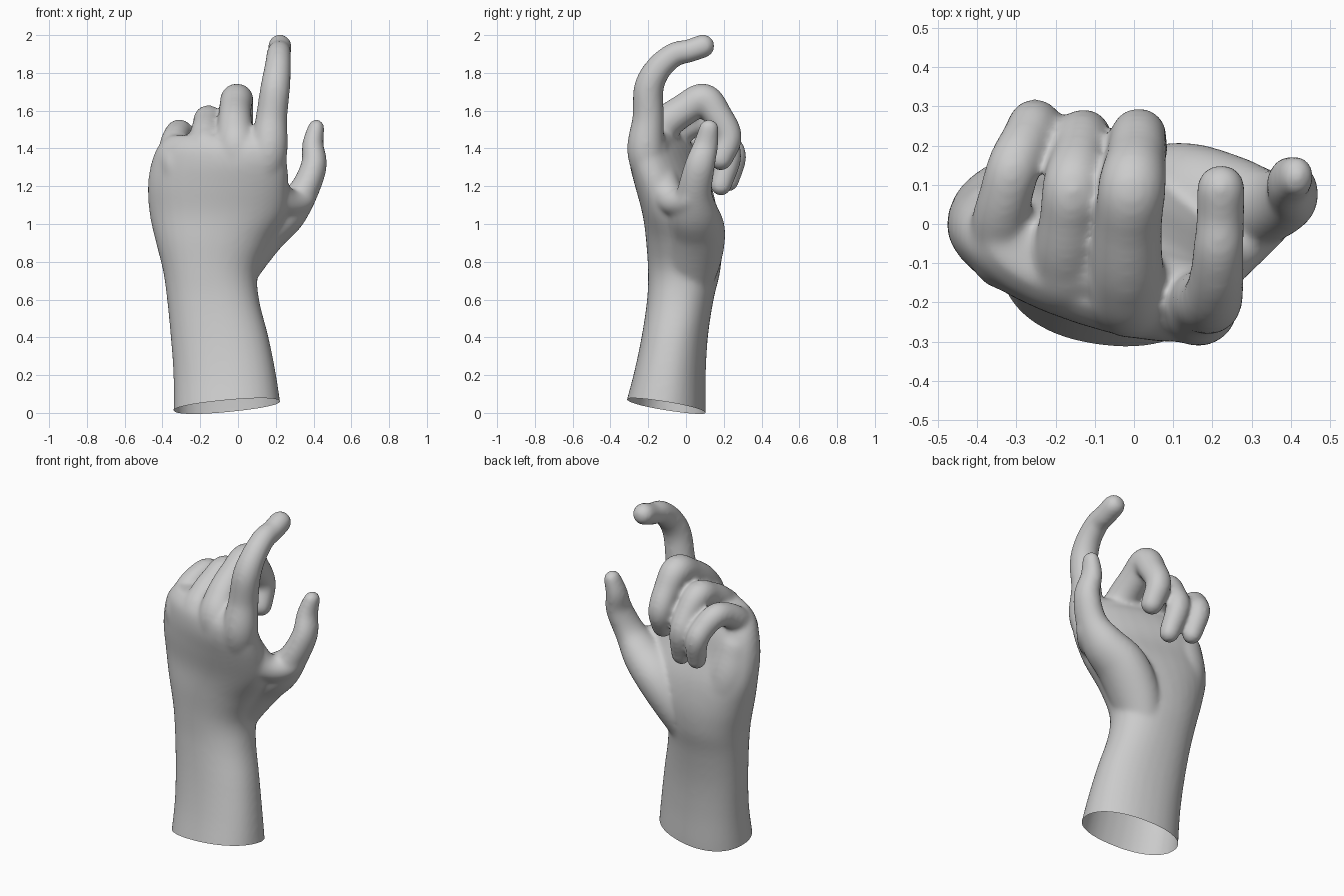
import bpy, bmesh
from math import sin, cos, pi, radians, copysign
from mathutils import Vector, Quaternion

cube = bpy.data.objects.get("Cube")
if cube:
    bpy.data.objects.remove(cube, do_unlink=True)

SIDES = 32
bm = bmesh.new()


def loft(rings):
    """Skin a list of point rings and close both ends."""
    loops = [[bm.verts.new(p) for p in ring] for ring in rings]
    for a, b in zip(loops, loops[1:]):
        for i in range(SIDES):
            j = (i + 1) % SIDES
            bm.faces.new((a[i], a[j], b[j], b[i]))
    bm.faces.new(loops[0][::-1])
    bm.faces.new(loops[-1])


def spline(keys, steps):
    """Smooth interpolation through rows of numbers."""
    rows = [Vector(k) for k in keys]
    rows = [rows[0] * 2 - rows[1]] + rows + [rows[-1] * 2 - rows[-2]]
    out = []
    for a, b, c, d in zip(rows, rows[1:], rows[2:], rows[3:]):
        for s in range(steps):
            t = s / steps
            out.append(0.5 * (2 * b + (c - a) * t + (2 * a - 5 * b + 4 * c - d) * t ** 2
                              + (3 * b - a - 3 * c + d) * t ** 3))
    return out + [rows[-2]]


def limb(keys, wide=1):
    """Tube with domed ends through (x, y, z, radius) keys, widened along y."""
    path = spline(keys, 6)
    pos = [p.to_3d() for p in path]
    rad = [p[3] for p in path]
    dirs = [(pos[min(i + 1, len(pos) - 1)] - pos[max(i - 1, 0)]).normalized()
            for i in range(len(pos))]
    dome = [radians(a) for a in (20, 40, 60, 80)]
    samples = [(pos[0] - dirs[0] * rad[0] * sin(a), dirs[0], rad[0] * cos(a))
               for a in reversed(dome)]
    samples += list(zip(pos, dirs, rad))
    samples += [(pos[-1] + dirs[-1] * rad[-1] * sin(a), dirs[-1], rad[-1] * cos(a))
                for a in dome]
    turn, last, rings = Quaternion(), Vector((0, 0, 1)), []
    for p, d, r in samples:
        turn = last.rotation_difference(d) @ turn
        last = d
        ring = []
        for k in range(SIDES):
            a = k * 2 * pi / SIDES
            offset = turn @ Vector((r * cos(a), r * sin(a), 0))
            offset.y *= wide
            ring.append(p + offset)
        rings.append(ring)
    loft(rings)


def trunk(keys):
    """Squarish oval sections: z, centre x, centre y, half width, half depth, turn."""
    rings = []
    for z, cx, cy, w, d, turn in spline(keys, 4):
        ring = []
        for k in range(SIDES):
            a = 2 * pi * k / SIDES
            u = w * copysign(abs(cos(a)) ** 0.9, cos(a))
            v = d * copysign(abs(sin(a)) ** 0.9, sin(a))
            t = radians(turn)
            ring.append((cx + u * cos(t) - v * sin(t), cy + u * sin(t) + v * cos(t), z))
        rings.append(ring)
    loft(rings)


# Forearm, wrist and palm
trunk([(-0.15, -0.05, -0.135, 0.295, 0.225, -10),
       (0.0, -0.055, -0.114, 0.287, 0.213, -10),
       (0.2, -0.07, -0.087, 0.273, 0.187, -9),
       (0.4, -0.097, -0.06, 0.26, 0.173, -7),
       (0.6, -0.132, -0.03, 0.244, 0.175, -5),
       (0.75, -0.145, -0.01, 0.252, 0.19, -5),
       (0.9, -0.13, -0.01, 0.305, 0.197, -7),
       (1.05, -0.105, -0.03, 0.367, 0.187, -11),
       (1.2, -0.105, -0.075, 0.382, 0.167, -15),
       (1.32, -0.1, -0.105, 0.374, 0.155, -18),
       (1.41, -0.09, -0.125, 0.348, 0.13, -18),
       (1.47, -0.085, -0.13, 0.29, 0.085, -18)])

# Index finger, raised and hooked
limb([(0.11, -0.14, 1.15, 0.08), (0.16, -0.21, 1.37, 0.1), (0.177, -0.2, 1.56, 0.084),
      (0.197, -0.197, 1.72, 0.079), (0.21, -0.145, 1.825, 0.071), (0.216, -0.06, 1.898, 0.065),
      (0.22, 0.01, 1.914, 0.062), (0.222, 0.09, 1.942, 0.063)])

# Middle, ring and little fingers, curled towards the palm
limb([(0.0, -0.11, 1.15, 0.08), (-0.005, -0.18, 1.38, 0.112), (-0.015, -0.13, 1.51, 0.094),
      (-0.014, -0.01, 1.605, 0.086), (-0.005, 0.095, 1.658, 0.087), (0.006, 0.168, 1.575, 0.077),
      (0.012, 0.226, 1.46, 0.071), (0.025, 0.185, 1.345, 0.063)])
limb([(-0.16, -0.08, 1.15, 0.08), (-0.165, -0.135, 1.36, 0.102), (-0.173, -0.08, 1.455, 0.085),
      (-0.166, 0.01, 1.52, 0.076), (-0.155, 0.1, 1.55, 0.078), (-0.138, 0.18, 1.465, 0.07),
      (-0.128, 0.226, 1.36, 0.068), (-0.1, 0.185, 1.205, 0.057)])
limb([(-0.3, -0.04, 1.12, 0.08), (-0.325, -0.075, 1.32, 0.094), (-0.34, 0.0, 1.415, 0.076),
      (-0.325, 0.08, 1.47, 0.069), (-0.305, 0.15, 1.483, 0.069), (-0.272, 0.218, 1.425, 0.066),
      (-0.252, 0.256, 1.355, 0.064), (-0.23, 0.225, 1.225, 0.055)])

# Knuckle webbing between the finger roots
limb([(0.15, -0.18, 1.4, 0.085), (-0.09, -0.11, 1.43, 0.09), (-0.32, -0.03, 1.37, 0.08)])

# Thumb with its fleshy base
limb([(-0.06, 0.0, 0.66, 0.11), (0.02, 0.035, 0.82, 0.13), (0.13, 0.055, 0.96, 0.13),
      (0.255, 0.045, 1.06, 0.11), (0.345, 0.045, 1.17, 0.08), (0.402, 0.073, 1.31, 0.069),
      (0.396, 0.105, 1.42, 0.057), (0.414, 0.122, 1.51, 0.045)], wide=1.18)

# Web between thumb and index, and the heel of the little-finger side
limb([(0.13, -0.15, 1.27, 0.1), (0.23, -0.08, 1.13, 0.08), (0.335, 0.0, 1.12, 0.064),
      (0.38, 0.04, 1.2, 0.05)])
limb([(-0.2, 0.02, 0.74, 0.13), (-0.31, 0.03, 1.05, 0.135), (-0.34, 0.0, 1.25, 0.115)])

mesh = bpy.data.meshes.new("hand")
bmesh.ops.recalc_face_normals(bm, faces=bm.faces)
bm.to_mesh(mesh)
bm.free()
hand = bpy.data.objects.new("hand", mesh)
bpy.context.collection.objects.link(hand)

# Fuse the parts into one skin and soften the joints
fuse = hand.modifiers.new("fuse", 'REMESH')
fuse.mode = 'VOXEL'
fuse.voxel_size = 0.011
soften = hand.modifiers.new("soften", 'SMOOTH')
soften.factor = 0.5
soften.iterations = 20
skin = bpy.data.meshes.new_from_object(
    hand.evaluated_get(bpy.context.evaluated_depsgraph_get()))
hand.modifiers.clear()
hand.data = skin
bpy.data.meshes.remove(mesh)

# Slanted open cut at the forearm
bm = bmesh.new()
bm.from_mesh(skin)
bmesh.ops.bisect_plane(bm, geom=bm.verts[:] + bm.edges[:] + bm.faces[:],
                       plane_co=(-0.06, -0.11, 0.037), plane_no=(-0.08, 0.155, 1),
                       clear_inner=True)
for f in bm.faces:
    f.smooth = True
bm.to_mesh(skin)
bm.free()

# Plain grey skin
grey = bpy.data.materials.new("plain grey")
grey.use_nodes = True
colour = (0.6, 0.6, 0.6, 1)
grey.diffuse_color = colour
grey.node_tree.nodes["Principled BSDF"].inputs["Base Color"].default_value = colour
skin.materials.clear()
skin.materials.append(grey)
